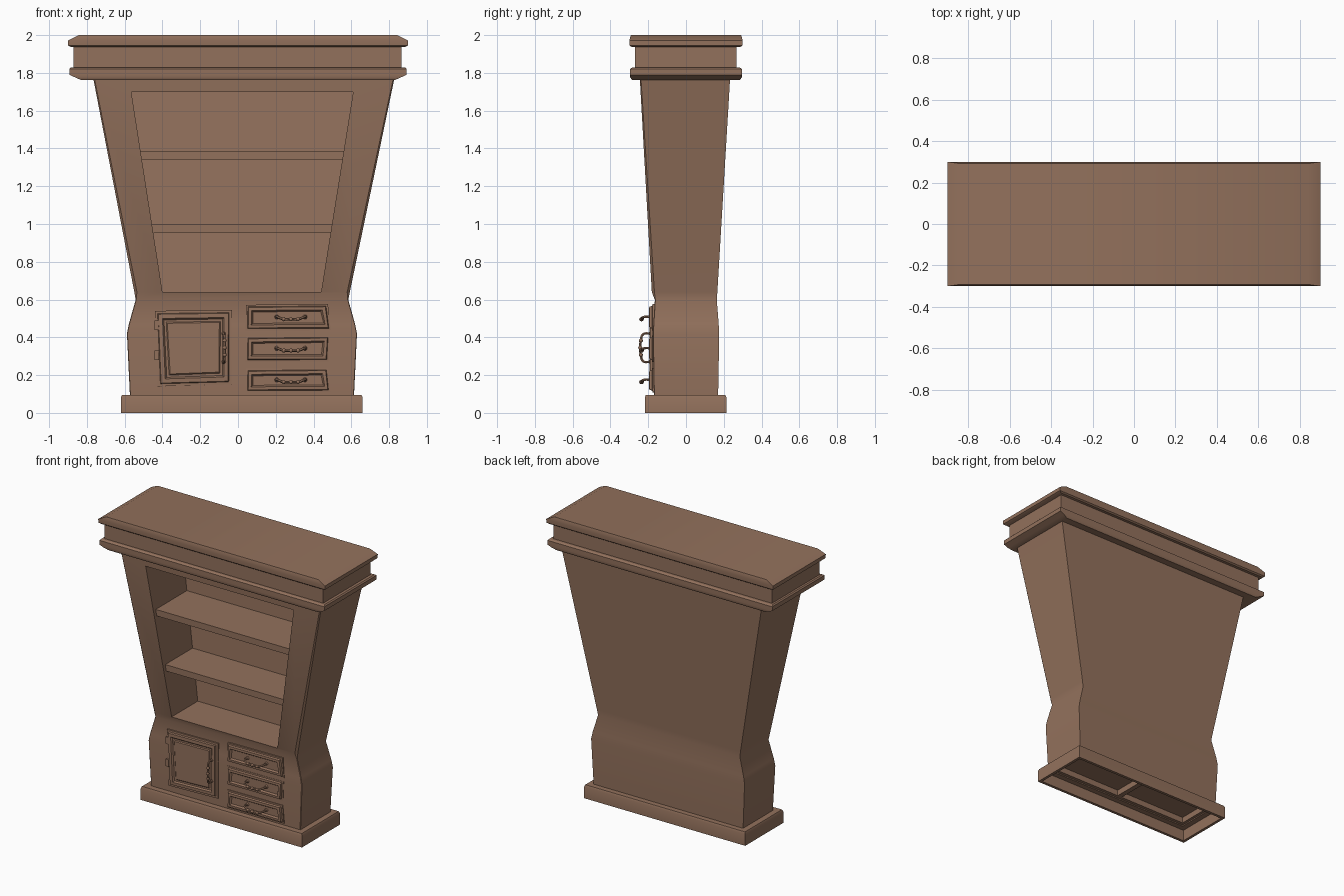
import bpy, bmesh, math
from mathutils import Vector

if "Cube" in bpy.data.objects:
    bpy.data.objects.remove(bpy.data.objects["Cube"])

wood = bpy.data.materials.new("wood")
wood.diffuse_color = (0.29, 0.165, 0.107, 1)
wood.use_nodes = True
wood.node_tree.nodes["Principled BSDF"].inputs["Base Color"].default_value = wood.diffuse_color


def finish(ob, angle=30):
    ob.data.materials.clear()
    ob.data.materials.append(wood)
    bpy.ops.object.select_all(action='DESELECT')
    bpy.context.view_layer.objects.active = ob
    ob.select_set(True)
    bpy.ops.object.shade_smooth_by_angle(angle=math.radians(angle))
    return ob


def skin(name, loops, cap=(True, True), ring=False):
    """Join equal-length point loops with quads."""
    bm = bmesh.new()
    rows = [[bm.verts.new(p) for p in loop] for loop in loops]
    pairs = list(zip(rows, rows[1:])) + ([(rows[-1], rows[0])] if ring else [])
    for a, b in pairs:
        for i in range(len(a)):
            j = (i + 1) % len(a)
            bm.faces.new((a[i], a[j], b[j], b[i]))
    if cap[0] and not ring:
        bm.faces.new(rows[0][::-1])
    if cap[1] and not ring:
        bm.faces.new(rows[-1])
    bmesh.ops.recalc_face_normals(bm, faces=bm.faces)
    me = bpy.data.meshes.new(name)
    bm.to_mesh(me)
    bm.free()
    ob = bpy.data.objects.new(name, me)
    bpy.context.collection.objects.link(ob)
    return finish(ob)


def rect(z, x0, x1, y0, y1):
    return [(x0, y0, z), (x1, y0, z), (x1, y1, z), (x0, y1, z)]


def cut(ob, cutter):
    m = ob.modifiers.new("cut", 'BOOLEAN')
    m.object, m.solver = cutter, 'EXACT'
    bpy.context.view_layer.objects.active = ob
    bpy.ops.object.modifier_apply(modifier=m.name)
    bpy.data.objects.remove(cutter)


# Hollow plinth with a small chamfer and inner ledge
profile = [(0, 0), (0, .082), (.006, .096), (.06, .096), (.06, .08), (.02, .08), (.02, 0)]
skin("plinth", [rect(z, -.62 + d, .66 - d, -.218 + d, .214 - d) for d, z in profile], ring=True)

# Flared body: z, left, right, front, back, front corner chamfer
stations = [(.088, -.572, .614, -.170, .170, .003), (.42, -.588, .630, -.176, .176, .003),
            (.47, -.578, .620, -.173, .173, .003), (.598, -.542, .584, -.165, .163, .003),
            (.64, -.549, .592, -.181, .166, .014), (1.78, -.768, .830, -.245, .234, .006)]
body = skin("cabinet_body", [[(x0, y0 + c, z), (x0 + c, y0, z), (x1 - c, y0, z), (x1, y0 + c, z),
                              (x1, y1, z), (x0, y1, z)] for z, x0, x1, y0, y1, c in stations])


def niche(z):
    t = (z - .64) / 1.06
    return -.40 - .165 * t, .44 + .17 * t, .115 + .06 * t


# Tapered shelf opening and the two underside recesses
cut(body, skin("niche_cutter", [rect(z, niche(z)[0], niche(z)[1], -.5, niche(z)[2]) for z in (.64, 1.70)]))
for x0, x1 in ((-.54, -.005), (.03, .575)):
    cut(body, skin("recess_cutter", [rect(z, x0, x1, -.135, .135) for z in (-.1, .13)]))
finish(body)

# Shelves
for i, z in enumerate((.953, 1.341)):
    front = -.181 - .064 * (z - .64) / 1.14 + .025
    skin(f"shelf_{i + 1}", [rect(h, niche(h)[0] - .01, niche(h)[1] + .01, front, niche(h)[2] + .01)
                            for h in (z, z + .045)])

# Cornice: lower moulding, frieze and chamfered cap
skin("lower_moulding", [rect(1.762, -.83, .83, -.285, .285), rect(1.775, -.86, .86, -.295, .295),
                        rect(1.79, -.893, .893, -.297, .297), rect(1.82, -.893, .893, -.297, .297),
                        rect(1.828, -.885, .885, -.285, .285)])
skin("frieze", [rect(z, -.87, .865, -.27, .268) for z in (1.82, 1.95)])
skin("top_cap", [rect(1.937, -.885, .885, -.288, .288), rect(1.945, -.9, .9, -.298, .298),
                 rect(1.972, -.9, .9, -.3, .3), rect(2.0, -.842, .842, -.292, .292)])


def panel(name, corners, steps):
    """Stepped front panel from four (x, z) corners; steps are (inset, y)."""
    cx = sum(p[0] for p in corners) / 4
    cz = sum(p[1] for p in corners) / 4
    return skin(name, [[(x - math.copysign(d, x - cx), y, z - math.copysign(d, z - cz))
                        for x, z in corners] for d, y in steps])


def handle(name, centre, u, sag, span):
    """Bowed pull along direction u with turned beads."""
    c, u, sag = Vector(centre), Vector(u), Vector(sag)
    out = Vector((0, -1, 0))
    path = [c - u * span, c - u * span * .95 + out * .04, c - u * span * .5 + out * .052 + sag,
            c + out * .055 + sag,
            c + u * span * .5 + out * .052 + sag, c + u * span * .95 + out * .04, c + u * span]
    cu = bpy.data.curves.new(name, 'CURVE')
    cu.dimensions, cu.bevel_depth, cu.bevel_resolution, cu.resolution_u = '3D', .007, 1, 5
    cu.use_fill_caps = True
    sp = cu.splines.new('BEZIER')
    sp.bezier_points.add(len(path) - 1)
    for b, p in zip(sp.bezier_points, path):
        b.co = p
        b.handle_left_type = b.handle_right_type = 'AUTO'
    ob = bpy.data.objects.new(name, cu)
    bpy.context.collection.objects.link(ob)
    bpy.ops.object.select_all(action='DESELECT')
    bpy.context.view_layer.objects.active = ob
    ob.select_set(True)
    bpy.ops.object.convert(target='MESH')
    ob = bpy.context.object
    beads = [(path[i], .011) for i in (2, 3, 4)] + [(path[i], .012) for i in (0, 6)]
    bm = bmesh.new()
    bm.from_mesh(ob.data)
    for p, r in beads:
        vs = bmesh.ops.create_uvsphere(bm, u_segments=10, v_segments=6, radius=r)['verts']
        bmesh.ops.translate(bm, verts=vs, vec=p)
    bm.to_mesh(ob.data)
    bm.free()
    finish(ob, 50)


# Door, slightly crooked, with hinges and a vertical pull
panel("door", [(-.425, .14), (-.035, .15), (-.033, .545), (-.44, .54)],
      [(0, -.16), (0, -.179), (.014, -.180), (.018, -.191), (.04, -.193), (.048, -.183),
       (.06, -.183), (.066, -.189)])
for i, z in enumerate((.28, .44)):
    skin(f"hinge_{i + 1}", [rect(h, -.442, -.418, -.19, -.165) for h in (z, z + .05)])
handle("door_handle", (-.075, -.187, .345), (0, 0, 1), (.004, 0, 0), .075)

# Three drawers with drooping pulls
for i, (z0, z1, skew) in enumerate(((.436, .576, .006), (.270, .410, -.005), (.108, .238, .004))):
    panel(f"drawer_{i + 1}", [(.04, z0), (.485 + skew, z0 + .002), (.482 - skew, z1), (.042, z1 - .004)],
          [(0, -.16), (0, -.178), (.010, -.179), (.014, -.194), (.030, -.196), (.038, -.184)])
    zc = (z0 + z1) / 2
    handle(f"drawer_handle_{i + 1}", (.28, -.182, zc + .002), (1, 0, 0), (0, 0, -.012), .075)
